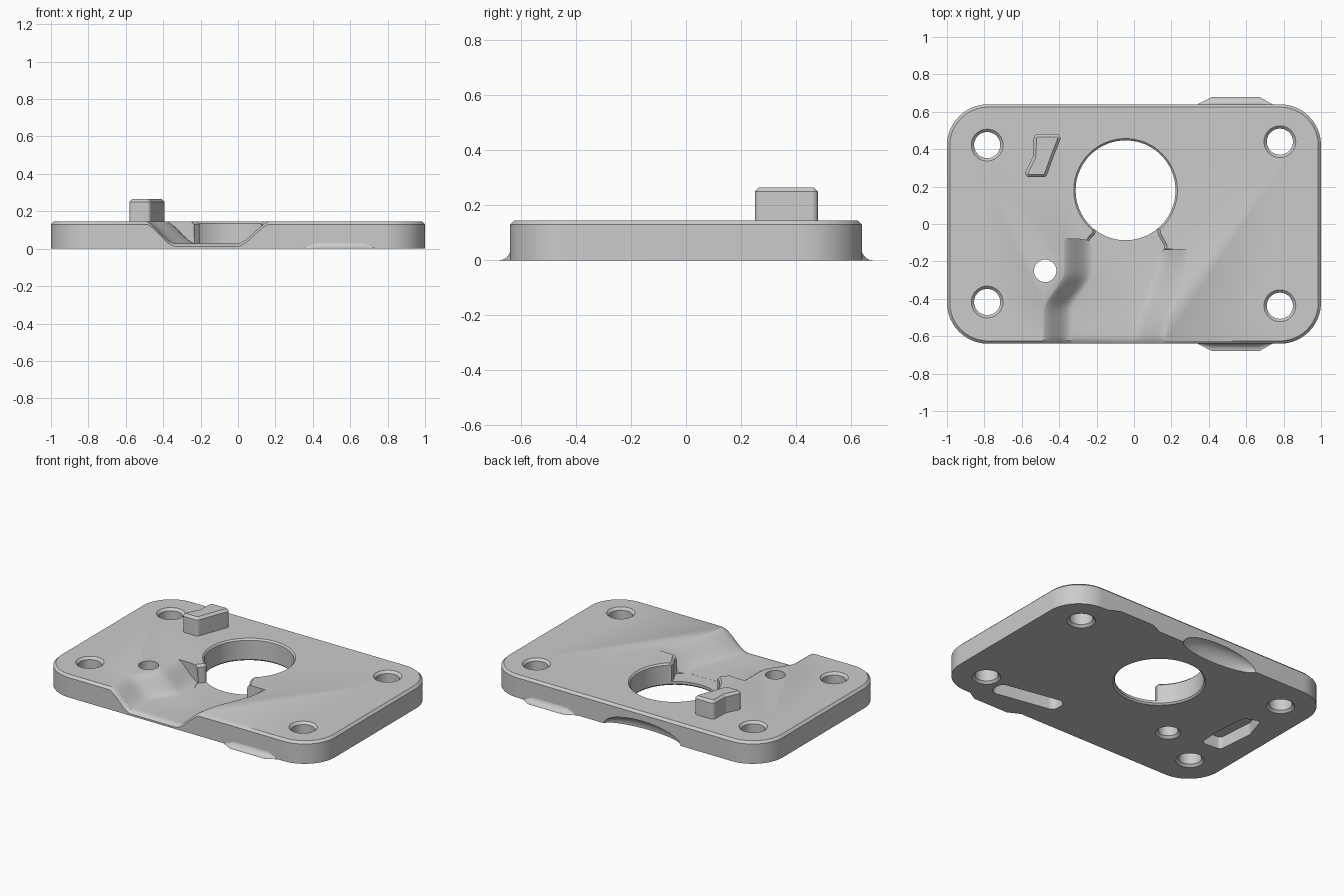
import bpy, bmesh, math
from mathutils import Vector

cube = bpy.data.objects.get("Cube")
if cube:
    bpy.data.objects.remove(cube, do_unlink=True)

grey = bpy.data.materials.new("light_grey")
grey.use_nodes = True
colour = (0.6, 0.6, 0.6, 1)
grey.diffuse_color = colour
grey.node_tree.nodes["Principled BSDF"].inputs["Base Color"].default_value = colour

TOP = 0.145
CHAMFER = 0.015
FLOOR = 0.027


def loft(name, rings):
    """Join matching closed rings of points and cap both ends."""
    bm = bmesh.new()
    rows = [[bm.verts.new(p) for p in ring] for ring in rings]
    n = len(rows[0])
    for a, b in zip(rows, rows[1:]):
        for i in range(n):
            j = (i + 1) % n
            bm.faces.new((a[i], a[j], b[j], b[i]))
    bm.faces.new(rows[0][::-1])
    bm.faces.new(rows[-1])
    bmesh.ops.recalc_face_normals(bm, faces=bm.faces)
    mesh = bpy.data.meshes.new(name)
    bm.to_mesh(mesh)
    bm.free()
    mesh.materials.append(grey)
    obj = bpy.data.objects.new(name, mesh)
    bpy.context.collection.objects.link(obj)
    return obj


def rounded(corners, radius, steps=8):
    """Polygon with each corner replaced by an arc."""
    pts = [Vector(c) for c in corners]
    out = []
    for i, p in enumerate(pts):
        u = (pts[i - 1] - p).normalized()
        v = (pts[(i + 1) % len(pts)] - p).normalized()
        half = math.acos(u.dot(v)) / 2
        centre = p + (u + v).normalized() * radius / math.sin(half)
        reach = radius / math.tan(half)
        a, b = p + u * reach - centre, p + v * reach - centre
        out += [centre + a.lerp(b, k / steps).normalized() * radius
                for k in range(steps + 1)]
    return out


def circle(x, y, r, n):
    return [Vector((x + r * math.cos(math.tau * i / n),
                    y + r * math.sin(math.tau * i / n))) for i in range(n)]


def offset(pts, d):
    """Move a counter-clockwise outline outwards by d."""
    out = []
    for i, p in enumerate(pts):
        u = (p - pts[i - 1]).normalized()
        v = (pts[(i + 1) % len(pts)] - p).normalized()
        n1, n2 = Vector((u.y, -u.x)), Vector((v.y, -v.x))
        out.append(p + (n1 + n2) * d / (1 + n1.dot(n2)))
    return out


def stack(name, pts, levels):
    """Outline extruded through (offset, height) levels."""
    return loft(name, [[(p.x, p.y, z) for p in offset(pts, d)] for d, z in levels])


def cut(target, cutter):
    mod = target.modifiers.new("cut", 'BOOLEAN')
    mod.operation = 'DIFFERENCE'
    mod.solver = 'EXACT'
    mod.object = cutter
    bpy.context.view_layer.objects.active = target
    bpy.ops.object.modifier_apply(modifier=mod.name)
    bpy.data.objects.remove(cutter, do_unlink=True)


def smoothstep(t):
    t = max(0, min(1, t))
    return t * t * (3 - 2 * t)


# Base plate with rounded corners and a chamfered top
outline = rounded([(-1, -0.64), (1, -0.64), (1, 0.64), (-1, 0.64)], 0.22, 16)
plate = stack("base_plate", outline, [(0, 0), (0, TOP - CHAMFER), (-CHAMFER, TOP)])


# Curved channel running out of the front edge
def channel_ring(y_base):
    t = (y_base + 0.8) / 0.72
    steps = 12
    ring = []
    for side in (-1, 1):
        for k in range(steps + 1):
            f = k / steps
            y = -0.8 + t * (0.72 if side < 0 else 0.665)
            if side < 0:
                x = -0.42 + 0.11 * smoothstep((y + 0.47) / 0.22) + 0.18 * (f - 0.5)
                drop = smoothstep(f)
            else:
                x = 0.09 + 0.13 * smoothstep((y + 0.62) / 0.47) + 0.2 * (f - 0.5)
                drop = 1 - smoothstep(f)
            z = 0.152 - (0.152 - FLOOR) * drop
            z -= 0.75 * max(0, -0.62 - y)
            ring.append((x, y, z))
    right, left = ring[-1], ring[0]
    return ring + [(right[0], right[1], 0.3), (left[0], left[1], 0.3)]


stations = [-0.7, -0.64, -0.62] + [-0.6 + 0.026 * i for i in range(21)]
cut(plate, loft("channel_cutter", [channel_ring(y) for y in stations]))

# Throat between the channel and the main hole
throat = [(-0.2, -0.18), (0.1, -0.18), (0.17, -0.13), (0.13, -0.06),
          (0.12, -0.01), (-0.21, -0.01), (-0.205, -0.05), (-0.24, -0.085)]
cut(plate, stack("throat_cutter", rounded(throat, 0.022, 4),
                 [(0, FLOOR - 0.0005), (0, TOP - CHAMFER), (0.02, TOP + 0.005)]))


# Main hole, four corner holes and the small pin hole
def drill(x, y, r, bevel, top_bevel=True):
    levels = [(bevel + 0.01, -0.01), (0, bevel)]
    if top_bevel:
        levels.append((0, TOP - bevel))
    levels.append((bevel + 0.01 if top_bevel else 0, TOP + 0.01))
    cut(plate, stack("hole_cutter", circle(x, y, r, 80 if r > 0.2 else 40), levels))


drill(-0.045, 0.18, 0.267, 0.01)
for x, y in ((-0.785, 0.422), (-0.785, -0.417), (0.78, 0.44), (0.78, -0.437)):
    drill(x, y, 0.07, CHAMFER)
drill(-0.475, -0.25, 0.06, CHAMFER, False)

# Blind pockets in the underside
pocket = [(-0.84, -0.2), (-0.7, -0.21), (-0.69, -0.05), (-0.71, 0.17),
          (-0.81, 0.21), (-0.86, 0.05)]
slot = [(0.22, -0.48), (0.66, -0.56), (0.66, -0.44), (0.22, -0.36)]
for shape, radius in ((pocket, 0.025), (slot, 0.045)):
    cut(plate, stack("pocket_cutter", rounded(shape, radius),
                     [(0, -0.01), (0, 0.08)]))

# Scoop under the back edge
bpy.ops.mesh.primitive_uv_sphere_add(segments=48, ring_count=24, location=(-0.13, 0.645, -0.002))
scoop = bpy.context.object
scoop.scale = (0.28, 0.08, 0.09)
bpy.context.view_layer.update()
cut(plate, scoop)

# Raised locating peg
peg_shape = [(-0.595, 0.25), (-0.47, 0.25), (-0.43, 0.36), (-0.383, 0.48),
             (-0.535, 0.48), (-0.54, 0.36)]
peg = stack("locating_peg", rounded(peg_shape, 0.022),
            [(0, TOP - 0.005), (0, 0.25), (-CHAMFER, 0.265)])


# Flared feet along the front and back edges
def foot(name, side):
    rings = []
    for x, s in ((0.34, 0.02), (0.42, 1), (0.67, 1), (0.74, 0.02)):
        ring = [(x, side * 0.63, 0), (x, side * 0.63, 0.04 * s)]
        for k in range(9):
            a = math.pi / 2 * k / 8
            ring.append((x, side * (0.639 + 0.041 * s * (1 - math.cos(a))),
                         0.04 * s * (1 - math.sin(a))))
        rings.append(ring)
    return loft(name, rings)


parts = [plate, peg, foot("front_foot", -1), foot("back_foot", 1)]

bpy.ops.object.select_all(action='DESELECT')
for part in parts:
    part.data.materials.clear()
    part.data.materials.append(grey)
    part.data.polygons.foreach_set("material_index", [0] * len(part.data.polygons))
    part.select_set(True)
bpy.context.view_layer.objects.active = plate
bpy.ops.object.shade_smooth_by_angle(angle=math.radians(30))
